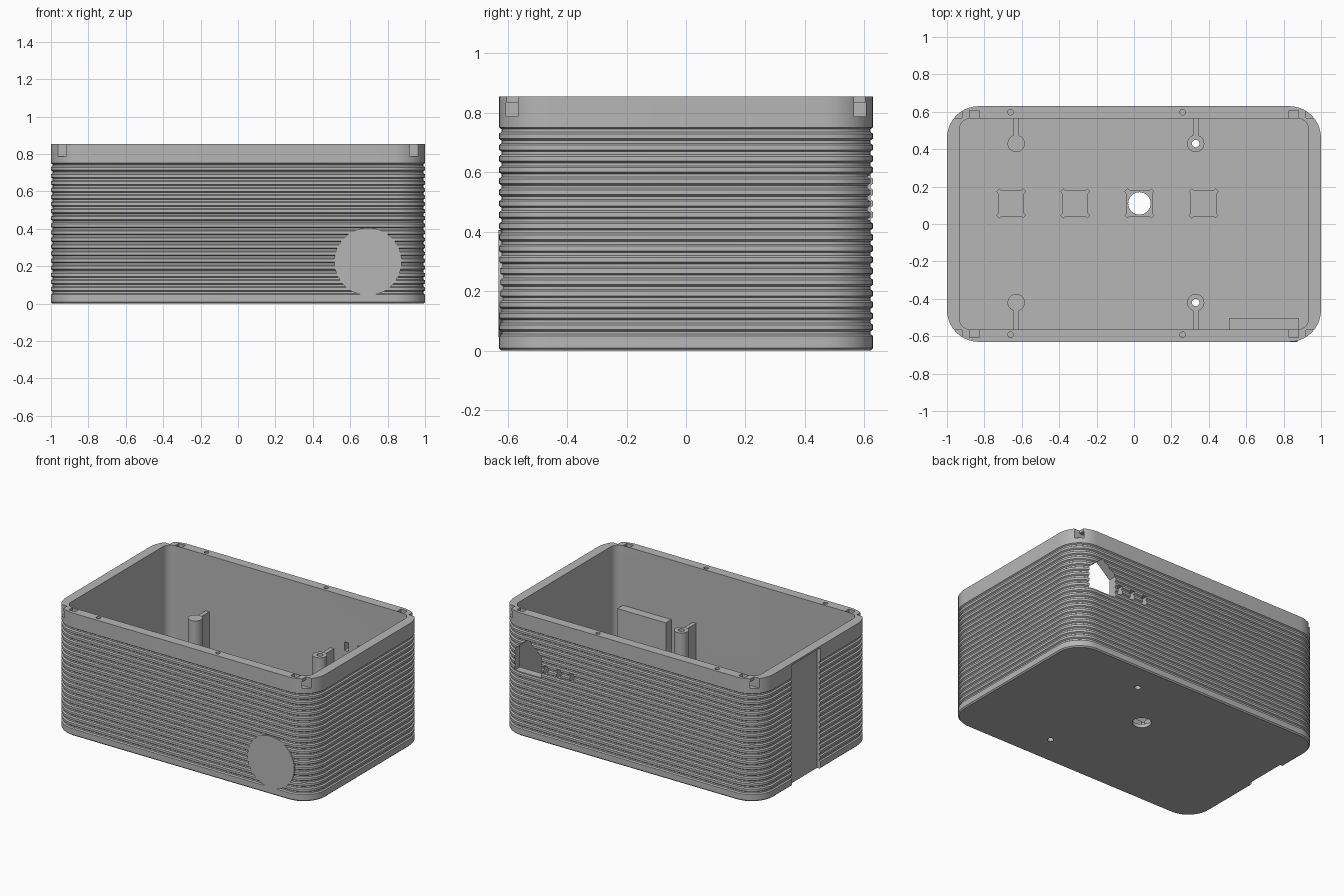
import bpy, bmesh, math
from mathutils import Matrix, Vector

cube = bpy.data.objects.get("Cube")
if cube:
    bpy.data.objects.remove(cube, do_unlink=True)

HX, HY, TOP, FLOOR, WALL = 1.0, 0.63, 0.855, 0.06, 0.066

grey = bpy.data.materials.new("plain grey")
grey.use_nodes = True
COLOUR = (0.47, 0.47, 0.47, 1)
grey.diffuse_color = COLOUR
grey.node_tree.nodes["Principled BSDF"].inputs["Base Color"].default_value = COLOUR


def finish(name, bm):
    bmesh.ops.recalc_face_normals(bm, faces=bm.faces)
    me = bpy.data.meshes.new(name)
    bm.to_mesh(me)
    bm.free()
    me.materials.append(grey)
    ob = bpy.data.objects.new(name, me)
    bpy.context.collection.objects.link(ob)
    return ob


def box(name, lo, hi, turn=0):
    bm = bmesh.new()
    bmesh.ops.create_cube(bm, size=1)
    lo, hi = Vector(lo), Vector(hi)
    place = Matrix.Translation((lo + hi) / 2) @ Matrix.Rotation(turn, 4, "Z")
    bm.transform(place @ Matrix.Diagonal((hi - lo).to_4d()))
    return finish(name, bm)


def rod(name, start, end, r, sides=32):
    bm = bmesh.new()
    start, end = Vector(start), Vector(end)
    axis = end - start
    bmesh.ops.create_cone(bm, cap_ends=True, segments=sides, radius1=r, radius2=r, depth=axis.length)
    bm.transform(Matrix.Translation((start + end) / 2) @ axis.to_track_quat("Z", "Y").to_matrix().to_4x4())
    return finish(name, bm)


def prism(name, profile, y0, y1):
    bm = bmesh.new()
    ends = [[bm.verts.new((x, y, z)) for x, z in profile] for y in (y0, y1)]
    for ring in ends:
        bm.faces.new(ring)
    for i in range(len(profile)):
        j = (i + 1) % len(profile)
        bm.faces.new((ends[0][i], ends[0][j], ends[1][j], ends[1][i]))
    return finish(name, bm)


def combine(target, tools, operation="DIFFERENCE"):
    bpy.context.view_layer.objects.active = target
    for tool in tools:
        mod = target.modifiers.new("bool", "BOOLEAN")
        mod.object, mod.operation, mod.solver = tool, operation, "EXACT"
        bpy.ops.object.modifier_apply(modifier=mod.name)


def discard(tools):
    for tool in tools:
        bpy.data.objects.remove(tool, do_unlink=True)


def rounded_ring(bm, inset, radius, z, steps=10):
    ring = []
    for q, (sx, sy) in enumerate(((1, 1), (-1, 1), (-1, -1), (1, -1))):
        for i in range(steps + 1):
            a = math.pi / 2 * (q + i / steps)
            ring.append(bm.verts.new((sx * (HX - inset - radius) + radius * math.cos(a),
                                      sy * (HY - inset - radius) + radius * math.sin(a), z)))
    return ring


# Shell: ribbed outer skin over the rim and down into the cavity
levels = [(0, 0.008), (0.008, 0)]
for i in range(19):
    z = 0.06 + 0.0378 * i
    levels += [(z - 0.011, 0), (z - 0.005, 0.009), (z + 0.005, 0.009), (z + 0.011, 0)]
levels.append((TOP, 0))
bm = bmesh.new()
rings = [rounded_ring(bm, inset, 0.17 - inset, z) for z, inset in levels]
rings += [rounded_ring(bm, WALL, 0.06, z) for z in (TOP, FLOOR)]
for a, b in zip(rings, rings[1:]):
    for i in range(len(a)):
        j = (i + 1) % len(a)
        bm.faces.new((a[i], a[j], b[j], b[i]))
bm.faces.new(rings[0])
bm.faces.new(rings[-1])
shell = finish("ribbed_shell", bm)

# Round port on the front: outer flange and square inner plate
PX, PZ = 0.695, 0.225
flange = rod("port_flange", (PX, -HY - 0.001, PZ), (PX, -0.6, PZ), 0.18, 64)
plate = box("port_inner_plate", (PX - 0.187, -0.57, 0.04), (PX + 0.187, -0.503, 0.44))
port_hole = rod("cut", (PX, -0.7, PZ), (PX, -0.4, PZ), 0.115, 48)
port_seat = rod("cut", (PX, -0.555, PZ), (PX, -0.4, PZ), 0.155, 48)
combine(shell, [flange], "UNION")
discard([flange])
combine(shell, [port_hole])
combine(plate, [port_hole, port_seat])
discard([port_hole, port_seat])

# Screw posts with ribs that reach the wall, holes through the floor
posts = []
for x in (-0.63, 0.33):
    for y, side in ((0.43, 1), (-0.42, -1)):
        post = rod("screw_post", (x, y, 0.02), (x, y, 0.47), 0.046)
        rib = box("rib", (x - 0.014, min(y, side * 0.575), 0.03), (x + 0.014, max(y, side * 0.575), 0.465))
        holes = [rod("cut", (x, y, -0.1), (x, y, 0.6), 0.02),
                 rod("cut", (x, y, -0.1), (x, y, 0.05), 0.035)]
        combine(post, [rib], "UNION")
        combine(post, holes)
        combine(shell, holes)
        discard(holes + [rib])
        posts.append(post)

cuts = []
# Four floor openings with square, eared pockets
for i in range(4):
    x, y = -0.657 + 0.343 * i, 0.11
    cuts.append(rod("cut", (x, y, -0.1), (x, y, 0.2), 0.06))
    cuts.append(box("cut", (x - 0.066, y - 0.066, 0.025), (x + 0.066, y + 0.066, 0.2)))
    for turn in (1, -1):
        cuts.append(box("cut", (x - 0.1, y - 0.01, 0.025), (x + 0.1, y + 0.01, 0.2), turn * math.pi / 4))

# Corner notches, tunnels and pockets in the rim, mirrored to all corners
for sx in (-1, 1):
    for sy in (-1, 1):
        for x0, x1, y1, z1 in ((0.92, 1.1, 0.8, 0.9), (0.84, 0.95, 0.606, 0.835), (0.83, 0.88, 0.606, 0.9)):
            xs, ys = sorted((sx * x0, sx * x1)), sorted((sy * 0.566, sy * y1))
            cuts.append(box("cut", (xs[0], ys[0], 0.787), (xs[1], ys[1], z1)))

# Small blind screw holes in the rim and the underside
for x in (-0.66, 0.26):
    for y in (-0.592, 0.598):
        cuts.append(rod("cut", (x, y, 0.75), (x, y, 0.9), 0.015, 16))
for x, y in ((0.95, -0.25), (-0.96, -0.25), (0.48, -0.58), (-0.46, -0.58), (0.57, 0.595), (-0.85, 0.58)):
    cuts.append(rod("cut", (x, y, -0.1), (x, y, 0.05), 0.014, 16))

# Gabled opening and three slots in the back wall
cuts.append(prism("cut", [(0.675, 0.44), (0.885, 0.44), (0.885, 0.59), (0.78, 0.68), (0.675, 0.59)], 0.5, 0.7))
for x in (0.64, 0.54, 0.44):
    cuts.append(box("cut", (x - 0.016, 0.5, 0.475), (x + 0.016, 0.7, 0.535)))

# Flat recessed panel on one end
cuts.append(box("cut", (-1.1, -0.05, -0.1), (-0.974, 0.262, 0.842)))
combine(shell, cuts)
discard(cuts)

# Smooth corners, crisp edges
bpy.ops.object.select_all(action="DESELECT")
for ob in [shell, plate] + posts:
    ob.select_set(True)
bpy.context.view_layer.objects.active = shell
bpy.ops.object.shade_smooth_by_angle(angle=math.radians(25))
